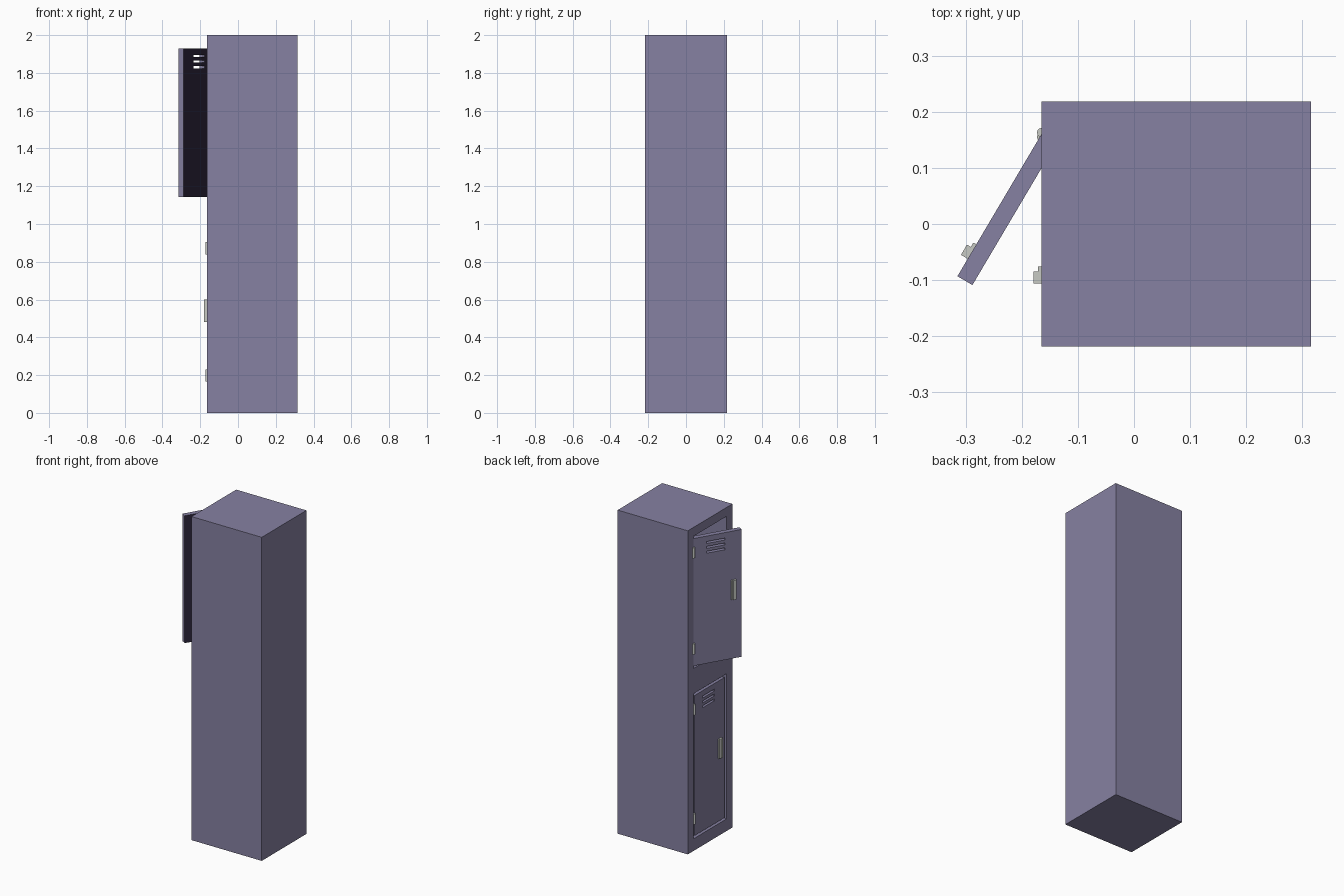
import bpy, bmesh, math
from mathutils import Matrix, Vector

if "Cube" in bpy.data.objects:
    bpy.data.objects.remove(bpy.data.objects["Cube"], do_unlink=True)


def material(name, rgb):
    m = bpy.data.materials.new(name)
    m.use_nodes = True
    m.diffuse_color = (*rgb, 1)
    m.node_tree.nodes["Principled BSDF"].inputs["Base Color"].default_value = (*rgb, 1)
    return m


PURPLE = material("purple_paint", (0.24, 0.22, 0.36))
DARK = material("dark_lining", (0.03, 0.022, 0.05))
METAL = material("pale_metal", (0.57, 0.59, 0.55))


def boxes(name, spans, mats):
    """One object made of boxes, each given as a low and a high corner."""
    bm = bmesh.new()
    for low, high in spans:
        low, high = Vector(low), Vector(high)
        place = Matrix.Translation((low + high) / 2) @ Matrix.Diagonal((*(high - low), 1))
        bmesh.ops.create_cube(bm, size=1, matrix=place)
    mesh = bpy.data.meshes.new(name)
    bm.to_mesh(mesh)
    bm.free()
    for m in mats:
        mesh.materials.append(m)
    ob = bpy.data.objects.new(name, mesh)
    bpy.context.collection.objects.link(ob)
    return ob


def cut(ob, spans):
    """Cut boxes out of an object and drop the cutter."""
    cutter = boxes("cutter", spans, [PURPLE])
    cutter.hide_render = True
    mod = ob.modifiers.new("cut", "BOOLEAN")
    mod.operation = "DIFFERENCE"
    mod.solver = "EXACT"
    mod.object = cutter
    bpy.context.view_layer.objects.active = ob
    bpy.ops.object.modifier_apply(modifier=mod.name)
    bpy.data.objects.remove(cutter, do_unlink=True)


# Cabinet with two compartments open on the door side
SIDE = -0.165
cabinet = boxes("cabinet", [((SIDE, -0.218, 0), (0.315, 0.218, 2))], [PURPLE])
cut(cabinet, [((SIDE - 0.1, -0.162, low), (0.295, 0.162, high))
              for low, high in ((0.075, 0.972), (1.128, 1.945))])

WIDTH, THICK = 0.294, 0.031


def make_door(prefix, low, high, handle_z, hinge_y, angle):
    """Door hung on a vertical axis, with vents, handle and hinges."""
    frame = Matrix.Translation((SIDE, hinge_y, 0)) @ Matrix.Rotation(math.radians(angle), 4, "Z")

    # Panel with three vent slots and a dark lining
    door = boxes(prefix + "_door", [((0, -WIDTH, low), (THICK, 0, high))], [PURPLE, DARK])
    cut(door, [((-0.05, -0.193, z - 0.006), (0.08, -0.077, z + 0.006))
               for z in (high - 0.04, high - 0.07, high - 0.1)])
    for face in door.data.polygons:
        face.material_index = int(face.normal.x > 0.9 and face.center.x > THICK - 0.001)
    door.matrix_world = frame

    # Handle: plate with a raised grip
    y = -0.243
    handle = boxes(prefix + "_handle", [
        ((-0.006, y - 0.015, handle_z - 0.06), (0.002, y + 0.015, handle_z + 0.06)),
        ((-0.014, y - 0.015, handle_z - 0.06), (-0.005, y + 0.006, handle_z + 0.06)),
    ], [METAL])
    handle.matrix_world = frame

    # Hinge barrels
    for label, z in (("upper", high - 0.085), ("lower", low + 0.108)):
        bm = bmesh.new()
        bmesh.ops.create_cone(bm, cap_ends=True, segments=12, radius1=0.008,
                              radius2=0.008, depth=0.065)
        mesh = bpy.data.meshes.new("hinge")
        bm.to_mesh(mesh)
        bm.free()
        mesh.materials.append(METAL)
        hinge = bpy.data.objects.new(f"{prefix}_door_{label}_hinge", mesh)
        hinge.location = (SIDE, hinge_y + 0.003, z)
        bpy.context.collection.objects.link(hinge)


make_door("top", 1.143, 1.93, 1.57, 0.16, -30.6)
make_door("bottom", 0.09, 0.957, 0.54, 0.152, 0)
